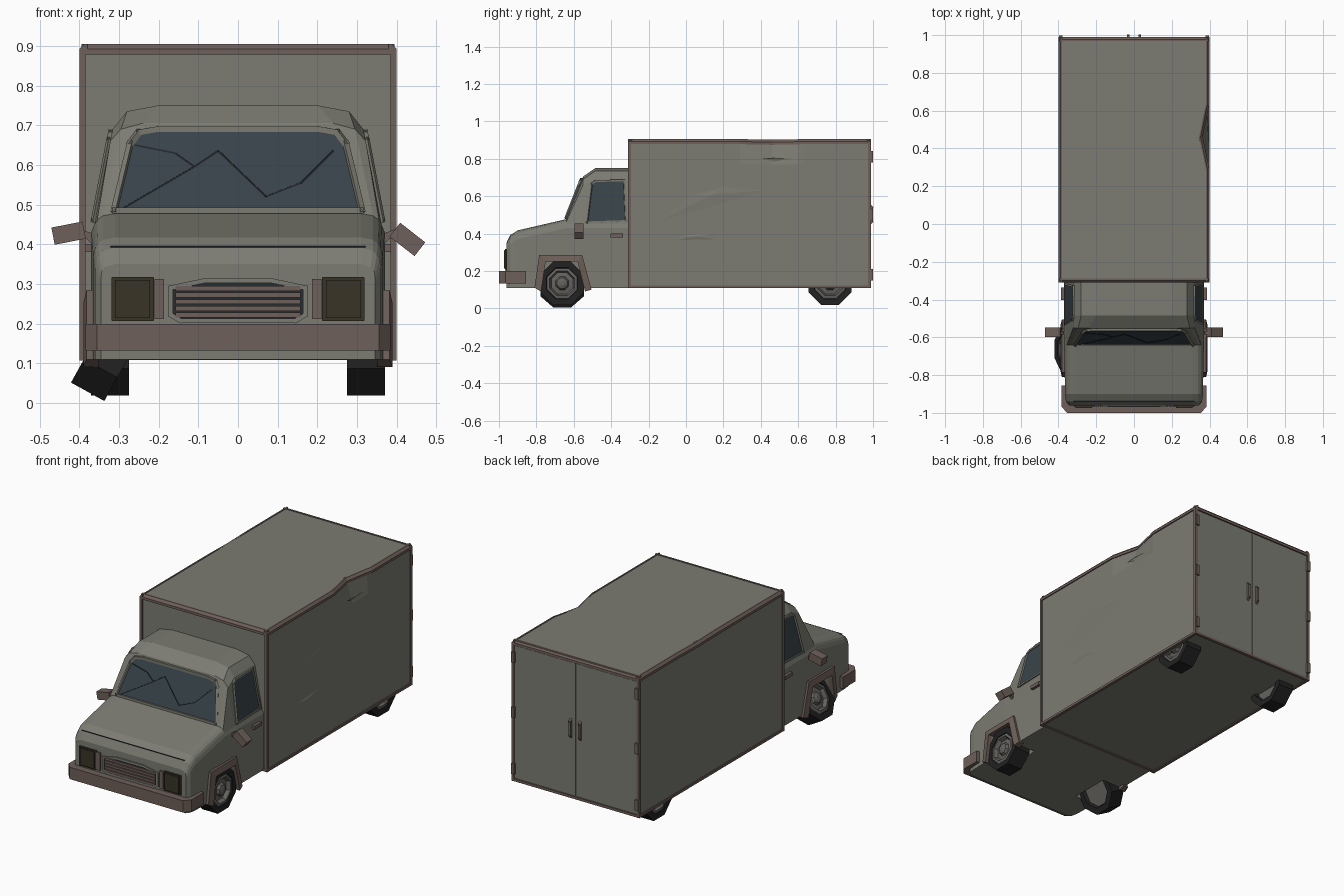
import bpy, bmesh, math
from mathutils import Vector, Matrix

if "Cube" in bpy.data.objects:
    bpy.data.objects.remove(bpy.data.objects["Cube"])


def material(name, rgb):
    m = bpy.data.materials.new(name)
    m.diffuse_color = (*rgb, 1)
    m.use_nodes = True
    m.node_tree.nodes["Principled BSDF"].inputs["Base Color"].default_value = m.diffuse_color
    return m


PAINT = material("faded_paint", (0.20, 0.20, 0.17))
RUST = material("rusty_trim", (0.155, 0.115, 0.10))
RUBBER = material("rubber", (0.016, 0.016, 0.016))
GLASS = material("dark_glass", (0.04, 0.056, 0.066))
LAMP = material("lamp", (0.04, 0.034, 0.02))
RIM = material("rim_metal", (0.13, 0.125, 0.115))
BLACK = material("crack", (0.02, 0.025, 0.03))


def finish(name, bm, mat):
    bmesh.ops.recalc_face_normals(bm, faces=bm.faces[:])
    me = bpy.data.meshes.new(name)
    bm.to_mesh(me)
    bm.free()
    me.materials.append(mat)
    ob = bpy.data.objects.new(name, me)
    bpy.context.collection.objects.link(ob)
    return ob


def loft(name, sections, mat):
    """Skin closed rings of equal length and cap both ends."""
    bm = bmesh.new()
    rings = [[bm.verts.new(p) for p in s] for s in sections]
    n = len(rings[0])
    for a, b in zip(rings, rings[1:]):
        for i in range(n):
            bm.faces.new((a[i], a[(i + 1) % n], b[(i + 1) % n], b[i]))
    bm.faces.new(rings[0])
    bm.faces.new(rings[-1])
    return finish(name, bm, mat)


def slab(name, pts, offset, mat):
    """Polygon pushed along an offset vector."""
    return loft(name, [pts, [Vector(p) + Vector(offset) for p in pts]], mat)


def box(name, centre, size, mat, rot_y=0):
    bm = bmesh.new()
    bmesh.ops.create_cube(bm, size=1, matrix=Matrix.Translation(centre)
                          @ Matrix.Rotation(rot_y, 4, 'Y') @ Matrix.Diagonal((*size, 1)))
    return finish(name, bm, mat)


def beams(name, paths, w, mat):
    """Square bars along each path."""
    bm = bmesh.new()
    for path in paths:
        for p, q in zip(path, path[1:]):
            p, q = Vector(p), Vector(q)
            d = q - p
            bmesh.ops.create_cube(bm, size=1, matrix=Matrix.Translation((p + q) / 2)
                                  @ d.to_track_quat('Y', 'Z').to_matrix().to_4x4()
                                  @ Matrix.Diagonal((w, d.length + w * 0.8, w, 1)))
    return finish(name, bm, mat)


def lathe(name, profile, mat, sides=8):
    """Profile of (radius, x) turned about the x axis."""
    bm = bmesh.new()
    vs = [bm.verts.new((x, 0, r)) for r, x in profile]
    es = [bm.edges.new(e) for e in zip(vs, vs[1:])]
    bmesh.ops.rotate(bm, verts=vs, cent=(0, 0, 0), matrix=Matrix.Rotation(math.pi / sides, 3, 'X'))
    bmesh.ops.spin(bm, geom=vs + es, cent=(0, 0, 0), axis=(1, 0, 0),
                   angle=math.tau, steps=sides, use_merge=True)
    bmesh.ops.remove_doubles(bm, verts=bm.verts[:], dist=1e-4)
    return finish(name, bm, mat)


# Cab: half sections (x, z) from sill to roof, lofted front to back
low = [(.37, .11), (.37, .43), (.362, .45)]
roof = low + [(.316, .69), (.28, .735), (.2, .75)]
stations = [
    (-.96, [(.345, .11), (.345, .30), (.345, .32), (.343, .333), (.335, .342), (.31, .35)]),
    (-.94, [(.36, .11), (.36, .34), (.356, .36), (.35, .373), (.34, .384), (.31, .391)]),
    (-.90, [(.365, .11), (.365, .37), (.36, .39), (.353, .402), (.34, .411), (.31, .417)]),
    (-.64, low + [(.355, .462), (.34, .472), (.31, .477)]),
    (-.55, low + [(.322, .66), (.295, .69), (.24, .705)]),
    (-.485, roof), (-.30, roof)]
cab = loft("cab", [[(x, y, z) for x, z in h] + [(-x, y, z) for x, z in reversed(h)]
                   for y, h in stations], PAINT)

# Wheel arches cut through the cab sides, with a raised trapezoid trim
inner = [(-.775, .09), (-.75, .25), (-.58, .25), (-.54, .09)]
outer = [(-.81, .11), (-.785, .285), (-.555, .285), (-.505, .10)]
for s, side in ((1, "right"), (-1, "left")):
    cutter = slab("arch_cutter", [(s * .24, y, z) for y, z in inner], (s * .2, 0, 0), PAINT)
    mod = cab.modifiers.new("arch", 'BOOLEAN')
    mod.operation, mod.object, mod.solver = 'DIFFERENCE', cutter, 'EXACT'
    bpy.context.view_layer.objects.active = cab
    bpy.ops.object.modifier_apply(modifier=mod.name)
    bpy.data.objects.remove(cutter)
    loft(side + "_arch_trim",
         [[(s * .35, *o), (s * .382, *o), (s * .39, *i), (s * .35, *i)]
          for o, i in zip(outer, inner)], RUST)

# Windshield with frame, cracks, and a seam across the nose


def shield(x, z, out=0.0):
    return (x, -.64 + .395 * (z - .477) - out, z)


half = [(.305, .485), (.265, .655), (.245, .682), (.2, .69)]
outline = half + [(-x, z) for x, z in reversed(half)]
slab("windshield", [shield(x, z, .005) for x, z in outline], (0, .02, 0), GLASS)
beams("windshield_frame", [[shield(x * 1.02, z, .003) for x, z in outline + outline[:1]]], .014, PAINT)
crack = [(-.26, .65), (-.16, .63), (-.11, .595), (-.05, .635), (.07, .52), (.16, .555), (.24, .635)]
beams("windshield_cracks", [[shield(x, z, .005) for x, z in c]
                            for c in (crack, [(-.29, .49), (-.11, .595)])], .004, BLACK)
beams("hood_seam", [[(-.32, -.937, .394), (.32, -.937, .394)]], .004, BLACK)

# Side windows, door handles, mirrors
win = [(-.53, .46), (-.505, .665), (-.485, .68), (-.33, .685), (-.32, .467)]
for s, side in ((1, "right"), (-1, "left")):
    pts = [(s * (.366 - .192 * (z - .45)), y, z) for y, z in win]
    slab(side + "_window", pts, (-s * .02, 0, 0), GLASS)
    beams(side + "_window_frame", [pts + pts[:1]], .01, PAINT)
    box(side + "_door_handle", (s * .376, -.37, .39), (.02, .065, .02), RUST)
    tilt, z = (math.radians(38), .412) if s > 0 else (math.radians(-11), .428)
    box(side + "_mirror", (s * .427, -.572, z), (.08, .05, .044), RUST, tilt)
    beams(side + "_mirror_arm", [[(s * .355, -.575, .40), (s * .375, -.575, .42),
                                  (s * .40, -.575, .43)]], .018, RUST)

# Bumper wrapping the nose
hb = [(.385, -.855), (.385, -.965), (.355, -1.0)]
slab("bumper", [(x, y, .132) for x, y in hb] + [(-x, y, .132) for x, y in reversed(hb)],
     (0, 0, .067), RUST)

# Grille, headlights, indicators
hg = [(.145, .207), (.17, .222), (.17, .29), (.085, .308)]
og = hg + [(-x, z) for x, z in reversed(hg)]
slab("grille_back", [(x, -.962, z) for x, z in og], (0, .02, 0), BLACK)
beams("grille_frame", [[(x, -.96, z) for x, z in og + og[:1]]], .012, PAINT)
for i in range(5):
    box(f"grille_slat_{i}", (0, -.962, .222 + i * .0165), (.315, .014, .0125), RUST)
for s, side in ((1, "right"), (-1, "left")):
    box(side + "_headlight", (s * .266, -.958, .262), (.088, .03, .096), LAMP)
    x0, x1 = s * .217, s * .314
    beams(side + "_headlight_rim", [[(x0, -.962, .212), (x1, -.962, .212), (x1, -.962, .312),
                                     (x0, -.962, .312), (x0, -.962, .212)]], .01, LAMP)
    box(side + "_indicator", (s * .198, -.96, .262), (.024, .02, .1), RUST)

# Cargo box, with a dent in the right roof edge
dents = [(-.30, 0), (.29, 0), (.46, .036), (.60, .008), (.63, 0), (.982, 0)]
loft("cargo_box", [[(-.394, y, .114), (.394, y, .114), (.394, y, .77), (.394 - d, y, .888),
                    (.38 - d, y, .902), (-.38, y, .902), (-.394, y, .888)] for y, d in dents], PAINT)
# Roof rails with chamfered top
for s, side in ((1, "right"), (-1, "left")):
    loft(side + "_roof_rail",
         [[(s * (x - (d if s > 0 else 0)), y, z - d * .1) for x, z in
           ((.38, .878), (.40, .878), (.40, .892), (.388, .905), (.38, .905))]
          for y, d in [(-.31, 0)] + dents[1:-1] + [(.99, 0)]], RUST)
    # Bottom rails and corner posts
    box(side + "_sill_rail", (s * .392, .34, .115), (.016, 1.3, .014), RUST)
    for y, end in ((-.302, "front"), (.982, "rear")):
        box(f"{side}_{end}_post", (s * .392, y, .495), (.016, .016, .775), RUST)
for y, end, e in ((-.31, "front", 1), (.99, "rear", -1)):
    box(end + "_lower_rail", (0, y + e * .008, .115), (.79, .016, .014), RUST)
    slab(end + "_header", [(-.395, y + e * k, z) for k, z in
                           ((0, .878), (0, .892), (.012, .905), (.022, .905), (.022, .878))],
         (.79, 0, 0), RUST)

# Rear doors with hinges and pull handles
for s, side in ((1, "right"), (-1, "left")):
    box(side + "_rear_door", (s * .193, .98, .5), (.38, .012, .75), PAINT)
    for z in (.18, .5, .81):
        box(f"{side}_hinge", (s * .388, .991, z), (.02, .016, .06), RUST)
    beams(side + "_door_pull", [[(s * .03, .984, .455), (s * .03, .994, .465),
                                 (s * .03, .994, .54), (s * .03, .984, .55)]], .013, RUST)

# Shallow creases and scrapes on the cargo sides
for i, (s, tip, pts) in enumerate((
        (1, (.15, .61), [(-.14, .47), (.02, .51), (.42, .63), (.2, .65), (.02, .60)]),
        (1, (.05, .385), [(-.05, .365), (.16, .37), (.15, .40), (-.03, .39)]),
        (1, (.47, .80), [(.41, .80), (.47, .785), (.56, .80), (.47, .806)]),
        (-1, (.1, .5), [(-.03, .35), (.06, .42), (.22, .62), (.08, .6)]))):
    bm = bmesh.new()
    ring = [bm.verts.new((s * .3942, y, z)) for y, z in pts]
    top = bm.verts.new((s * .398, *tip))
    for a, b in zip(ring, ring[1:] + ring[:1]):
        bm.faces.new((a, b, top))
    finish(f"side_crease_{i}", bm, PAINT)

# Octagonal wheels; the left front one has collapsed outward
tyre = [(.083, -.03), (.09, -.048), (.125, -.048), (.125, .048), (.09, .048), (.083, .03)]
rim = [(0, -.03), (.085, -.03), (.087, .044), (.072, .047), (.062, .026), (.038, .03),
       (.03, .044), (.012, .05), (0, .05)]
for s, side in ((1, "right"), (-1, "left")):
    for y, end in ((-.662, "front"), (.77, "rear")):
        broken = s < 0 and end == "front"
        place = (Matrix.Translation((s * .323, y, .129 if broken else .134))
                 @ Matrix.Rotation(math.radians(29) if broken else 0, 4, 'Y')
                 @ Matrix.Rotation(0 if s > 0 else math.pi, 4, 'Z'))
        for part, prof, mat in (("tyre", tyre, RUBBER), ("rim", rim, RIM)):
            lathe(f"{end}_{side}_{part}", prof, mat).matrix_world = place
